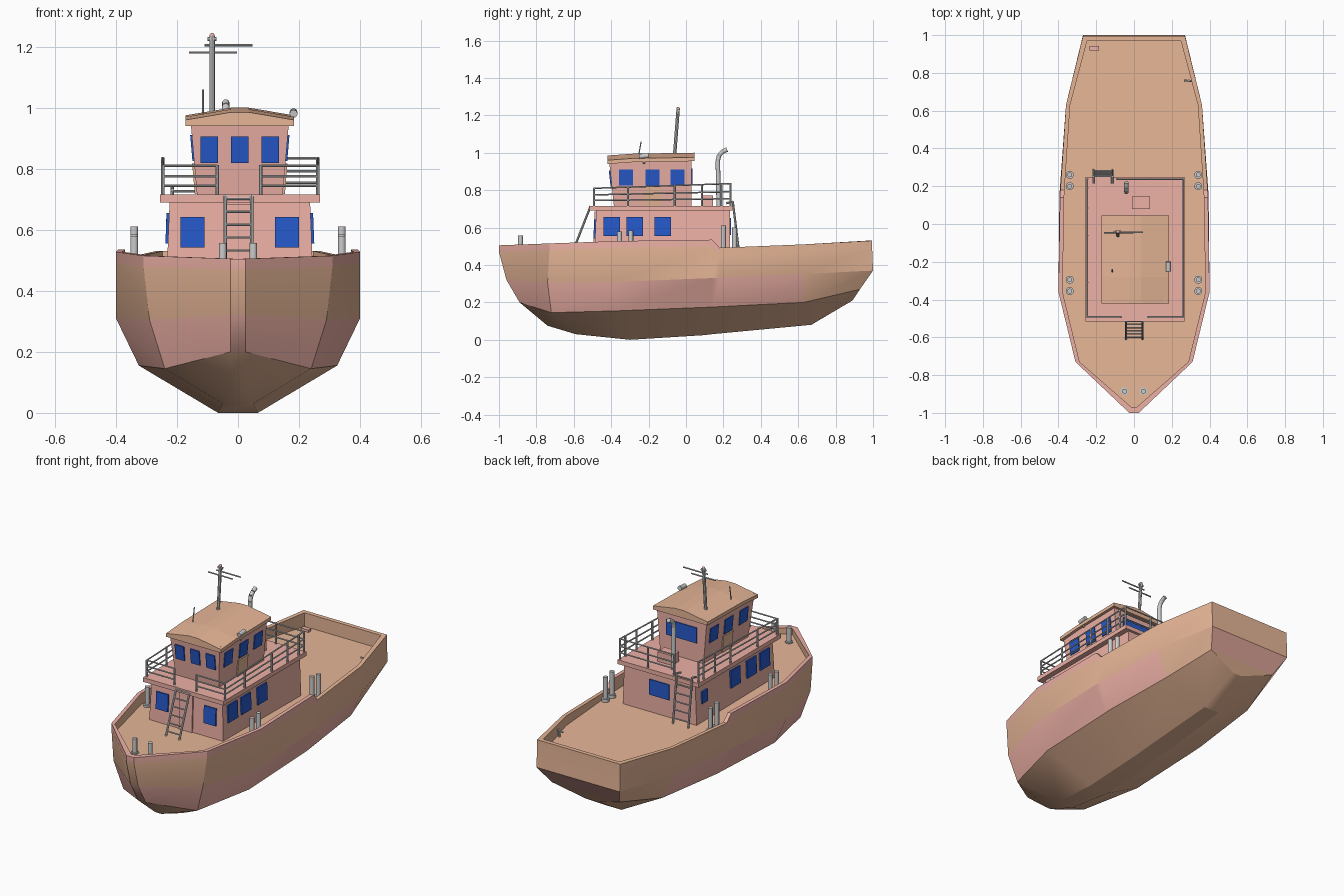
import bpy, bmesh, math
from mathutils import Vector, Matrix

if "Cube" in bpy.data.objects:
    bpy.data.objects.remove(bpy.data.objects["Cube"])


def material(name, rgb):
    m = bpy.data.materials.new(name)
    m.diffuse_color = (*rgb, 1)
    m.use_nodes = True
    m.node_tree.nodes["Principled BSDF"].inputs["Base Color"].default_value = m.diffuse_color
    return m


ORANGE = material("orange_paint", (0.80, 0.47, 0.31))
PINK = material("salmon_paint", (0.85, 0.44, 0.38))
BLUE = material("window_blue", (0.02, 0.10, 0.60))
CX = 0.006  # superstructure centre line


def finish(name, bm, mats=(), smooth=None):
    bmesh.ops.recalc_face_normals(bm, faces=bm.faces[:])
    me = bpy.data.meshes.new(name)
    bm.to_mesh(me)
    bm.free()
    for m in mats:
        me.materials.append(m)
    ob = bpy.data.objects.new(name, me)
    bpy.context.collection.objects.link(ob)
    if smooth:
        bpy.ops.object.select_all(action='DESELECT')
        ob.select_set(True)
        bpy.context.view_layer.objects.active = ob
        bpy.ops.object.shade_smooth_by_angle(angle=math.radians(smooth))
    return ob


def loft(name, rings, mats=()):
    """Closed solid through equal-length rings of points."""
    bm = bmesh.new()
    vs = [[bm.verts.new(p) for p in r] for r in rings]
    n = len(vs[0])
    for a, b in zip(vs, vs[1:]):
        for i in range(n):
            bm.faces.new((a[i], a[(i + 1) % n], b[(i + 1) % n], b[i]))
    bm.faces.new(vs[0])
    bm.faces.new(vs[-1])
    return finish(name, bm, mats)


def rect(x, y0, y1, z):
    return [(CX - x, y0, z), (CX + x, y0, z), (CX + x, y1, z), (CX - x, y1, z)]


def box(name, c, s, mats=(), rx=0, ry=0):
    bm = bmesh.new()
    m = (Matrix.Translation(c) @ Matrix.Rotation(rx, 4, 'X')
         @ Matrix.Rotation(ry, 4, 'Y') @ Matrix.Diagonal((*s, 1)))
    bmesh.ops.create_cube(bm, size=1, matrix=m)
    return finish(name, bm, mats)


def rods(name, segs, r=0.004, sides=8):
    """Straight tubes; each segment is start, end and optional radius."""
    bm = bmesh.new()
    for s in segs:
        p, q = Vector(s[0]), Vector(s[1])
        rad = s[2] if len(s) > 2 else r
        m = (Matrix.Translation((p + q) / 2)
             @ (q - p).to_track_quat('Z', 'Y').to_matrix().to_4x4())
        bmesh.ops.create_cone(bm, cap_ends=True, segments=sides, radius1=rad,
                              radius2=rad, depth=(q - p).length, matrix=m)
    return finish(name, bm, (), 40)


# Hull: stations from bow to stern, each keel, lower chine, upper chine, rail
stations = [
    [(.02, -.74, .075), (.025, -.89, .20), (.025, -.96, .32), (.025, -1, .505)],
    [(.05, -.59, .03), (.24, -.72, .145), (.29, -.74, .305), (.31, -.73, .515)],
    [(.065, -.30, 0), (.325, -.36, .155), (.40, -.36, .31), (.40, -.36, .528)],
    [(.06, .10, .025), (.325, .14, .175), (.395, .14, .33), (.392, .14, .535)],
    [(.06, .14, .03), (.325, .18, .177), (.393, .18, .332), (.39, .18, .492)],
    [(.05, .67, .08), (.29, .63, .20), (.36, .63, .352), (.36, .63, .51)],
    [(.03, .89, .21), (.22, .93, .27), (.27, 1, .37), (.27, .995, .53)],
]
bm = bmesh.new()
rings = []
last = len(stations) - 1
for k, st in enumerate(stations):
    (mx, my, mz), (tx, ty, tz) = st[2], st[3]
    dy = .03 if k == 0 else -.025 if k == last else 0
    ix = tx - (.012 if k == 0 else .022)
    deck = .47 - .01 * (ty + 1)
    half = st[:3] + [(tx, ty, tz - .035), (tx, ty, tz), (ix, ty + dy, tz), (ix, ty + dy, deck)]
    rings.append(([bm.verts.new(p) for p in half],
                  [bm.verts.new((-x, y, z)) for x, y, z in half]))


def face(vs, pink):
    bm.faces.new(vs).material_index = int(pink)


for k in range(last):
    (a, am), (b, bmr) = rings[k], rings[k + 1]
    for i in range(6):
        pink = (i == 1 and k < 5) or (i in (3, 4) and k < 4)
        face((a[i], a[i + 1], b[i + 1], b[i]), pink)
        face((am[i], am[i + 1], bmr[i + 1], bmr[i]), pink)
    face((a[0], am[0], bmr[0], b[0]), False)
    face((a[6], am[6], bmr[6], b[6]), False)
for k in (0, last):
    a, am = rings[k]
    for i in range(6):
        face((a[i], a[i + 1], am[i + 1], am[i]), i == 1 or (k == 0 and i in (3, 4)))
finish("hull", bm, (ORANGE, PINK), 25)

# Lower deckhouse and its roof deck
loft("deckhouse", [rect(.24, -.49, .235, .45), rect(.23, -.48, .235, .695)], [PINK])
loft("deckhouse_roof", [rect(.262, -.515, .25, .69), rect(.262, -.515, .25, .715)], [PINK])

# Flared wheelhouse with cambered roof
loft("wheelhouse", [rect(.14, -.385, .03, .71), rect(.162, -.412, .03, .965)], [PINK])


def roof_ring(y, z):
    return [(CX + x, y, z + h) for x, h in
            ((-.178, -.02), (.178, -.02), (.178, 0), (.03, .025), (-.03, .025), (-.178, 0))]


loft("wheelhouse_roof", [roof_ring(-.42, .96), roof_ring(-.28, .97), roof_ring(.045, .975)], [ORANGE])

# Windows and doors
for i, x in enumerate((-.1, 0, .1)):
    box(f"wheelhouse_front_window_{i}", (CX + x, -.402, .863), (.058, .012, .086), [BLUE], rx=.106)
for s, side in ((-1, "left"), (1, "right")):
    box(f"deckhouse_front_window_{side}", (CX + s * .155, -.485, .592), (.078, .016, .1), [BLUE], rx=-.04)
    for i, y in enumerate((-.32, -.18, -.045)):
        box(f"wheelhouse_{side}_window_{i}", (CX + s * .153, y, .868), (.012, .075, .086), [BLUE], ry=s * .086)
    for i, y in enumerate((-.398, -.275, -.125)):
        box(f"deckhouse_{side}_window_{i}", (CX + s * .235, y, .605), (.014, .088, .1), [BLUE], ry=-s * .04)
    box(f"wheelhouse_{side}_door", (CX + s * .147, -.18, .768), (.01, .09, .1), [ORANGE], ry=s * .086)
box("deckhouse_left_rear_window", (CX - .235, .16, .60), (.014, .05, .07), [BLUE])
box("wheelhouse_back_window", (CX, .03, .87), (.2, .012, .09), [BLUE])
box("deckhouse_back_window", (CX, .235, .605), (.13, .012, .09), [BLUE])
box("front_door", (CX, -.486, .575), (.085, .014, .22), [PINK], rx=-.04)

# Guard rails round the roof deck, open at both ladders
L, R, F, B = CX - .253, CX + .255, -.492, .238
segs = []
for h in (.035, .065, .1):
    zf, zb = .71 + h, .71 + h * 1.25
    segs += [((L, F, zf), (L, B, zb)), ((R, F, zf), (R, B, zb)),
             ((L, F, zf), (-.068, F, zf)), ((.075, F, zf), (R, F, zf)),
             ((-.09, B, zb), (R, B, zb))]
for x in (L, R):
    for y in (F, -.31, -.06, .085, .19, B):
        t = (y - F) / (B - F)
        segs.append(((x, y, .70), (x, y, .812 + .025 * t), .006))
for x in (-.068, .075):
    segs.append(((x, F, .70), (x, F, .812), .006))
for x in (-.09, .08):
    segs.append(((x, B, .70), (x, B, .837), .006))
rods("guard_rails", segs)


def ladder(name, x0, x1, foot, top, n):
    foot, top = Vector((0, *foot)), Vector((0, *top))
    out = [(foot + Vector((x, 0, 0)), top + Vector((x, 0, 0)), .006) for x in (x0, x1)]
    for i in range(n):
        p = foot.lerp(top, (i + .7) / n)
        out.append((p + Vector((x0, 0, 0)), p + Vector((x1, 0, 0))))
    return rods(name, out)


ladder("front_ladder", -.042, .045, (-.61, .46), (-.51, .715), 6)
ladder("back_ladder", -.215, -.115, (.285, .455), (.25, .74), 6)
rods("back_ladder_hooks", [((x, .25, .738), (x, .215, .73)) for x in (-.215, -.115)], .006)

# Mooring bollards in pairs
posts = []
for s in (-1, 1):
    posts += [(s * .34, .2, .61), (s * .34, .26, .60), (s * .34, -.295, .585),
              (s * .34, -.355, .58), (s * .05, -.885, .557)]
segs = []
for x, y, z in posts:
    segs += [((x, y, .45), (x, y, z), .013), ((x, y, .45), (x, y, .475), .021)]
rods("bollards", segs, sides=14)

# Mast with crossbars, lamp, aerial and searchlight
rods("mast", [((-.085, -.062, .975), (-.085, -.042, 1.235), .009),
              ((-.11, -.044, 1.205), (.048, -.044, 1.205)),
              ((-.16, -.046, 1.181), (-.003, -.046, 1.181)),
              ((-.10, -.042, 1.225), (-.07, -.042, 1.225), .007)])
bm = bmesh.new()
bmesh.ops.create_uvsphere(bm, u_segments=10, v_segments=6, radius=.009,
                          matrix=Matrix.Translation((-.085, -.042, 1.236)))
finish("mast_lamp", bm, [PINK], 60)
rods("aerial", [((-.115, -.256, .97), (-.115, -.24, 1.06), .003)])
rods("searchlight", [((.182, -.25, .98), (.182, -.2, .985), .013),
                     ((.175, -.225, .94), (.18, -.225, .98), .005)], sides=12)

# Exhaust pipe with swept top
path = [(.175, .71), (.17, .96), (.178, .988), (.195, 1.005), (.22, 1.017)]
rods("exhaust_pipe", [((-.04, *p), (-.04, *q)) for p, q in zip(path, path[1:])], .012, 12)

# Roof locker, stern hatch and deck cleat
box("roof_locker", (.037, .112, .742), (.095, .066, .06), [PINK])
box("stern_hatch", (-.21, .93, .455), (.05, .025, .02), [PINK])
rods("stern_cleat", [((.265, .76, .485), (.325, .755, .492), .005), ((.29, .76, .45), (.29, .76, .487), .006)])
